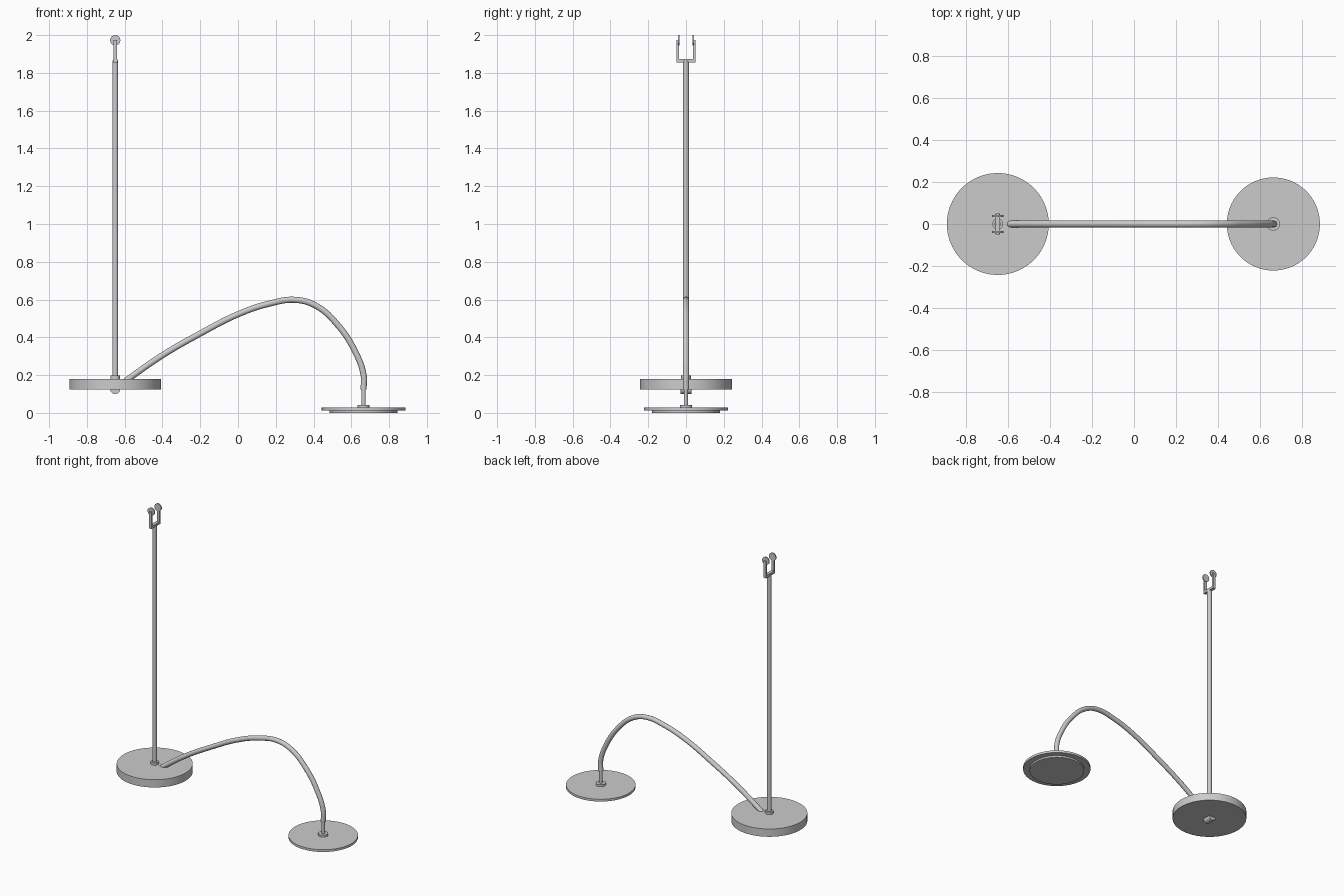
import bpy
import math

cube = bpy.data.objects.get("Cube")
if cube:
    bpy.data.objects.remove(cube, do_unlink=True)

grey = bpy.data.materials.new("satin grey")
grey.use_nodes = True
colour = (0.6, 0.6, 0.6, 1)
grey.diffuse_color = colour
grey.node_tree.nodes["Principled BSDF"].inputs["Base Color"].default_value = colour

POLE_X = -0.65
SHADE_X = 0.665


def finish(name):
    obj = bpy.context.object
    obj.name = name
    obj.data.materials.clear()
    obj.data.materials.append(grey)
    bpy.ops.object.shade_smooth_by_angle(angle=math.radians(40))
    return obj


def upright(name, x, y, radius, bottom, top, sides=32):
    bpy.ops.mesh.primitive_cylinder_add(
        vertices=sides, radius=radius, depth=top - bottom,
        location=(x, y, (bottom + top) / 2))
    return finish(name)


def crosswise(name, x, y, z, radius, length, sides=32):
    bpy.ops.mesh.primitive_cylinder_add(
        vertices=sides, radius=radius, depth=length,
        location=(x, y, z), rotation=(math.pi / 2, 0, 0))
    return finish(name)


def box(name, centre, size):
    bpy.ops.mesh.primitive_cube_add(size=1, location=centre)
    obj = bpy.context.object
    obj.scale = size
    bpy.ops.object.transform_apply(location=False, rotation=False, scale=True)
    return finish(name)


# Heavy round body with the pole, its collar and the pivot underneath
upright("body_disc", POLE_X, 0, 0.243, 0.125, 0.18, 96)
upright("pole_collar", POLE_X, 0, 0.026, 0.175, 0.197)
upright("pole", POLE_X, 0, 0.0155, 0.17, 1.865)
crosswise("pivot_barrel", POLE_X, 0, 0.127, 0.027, 0.06)

# Fork at the top of the pole, with a round pad on each prong
box("fork_bridge", (POLE_X, 0, 1.865), (0.022, 0.1, 0.018))
for side, label in ((-1, "front"), (1, "back")):
    box(label + "_prong", (POLE_X, side * 0.044, 1.917), (0.018, 0.012, 0.115))
    crosswise(label + "_pad", POLE_X, side * 0.038, 1.973, 0.027, 0.008)

# Bent tube sweeping from the body to the far disc
path = [(-0.595, 0.17), (-0.4, 0.305), (-0.2, 0.42), (0, 0.522), (0.16, 0.577),
        (0.31, 0.598), (0.42, 0.563), (0.53, 0.463), (0.62, 0.325),
        (0.665, 0.2), (SHADE_X, 0.125)]
curve = bpy.data.curves.new("curved_arm", "CURVE")
curve.dimensions = "3D"
curve.bevel_depth = 0.0165
curve.bevel_resolution = 5
curve.resolution_u = 8
curve.use_fill_caps = True
spline = curve.splines.new("BEZIER")
spline.bezier_points.add(len(path) - 1)
for point, (x, z) in zip(spline.bezier_points, path):
    point.co = (x, 0, z)
    point.handle_left_type = point.handle_right_type = "AUTO"
arm = bpy.data.objects.new("curved_arm", curve)
bpy.context.collection.objects.link(arm)
bpy.ops.object.select_all(action="DESELECT")
arm.select_set(True)
bpy.context.view_layer.objects.active = arm
bpy.ops.object.convert(target="MESH")
finish("curved_arm")

# Thin far disc: stem, hub, plate and the smaller layer below it
upright("stem", SHADE_X, 0, 0.0105, 0.035, 0.14)
upright("hub", SHADE_X, 0, 0.032, 0.025, 0.042)
upright("far_plate", SHADE_X, 0, 0.222, 0.012, 0.028, 96)
upright("far_underlayer", SHADE_X, 0, 0.18, 0, 0.014, 96)
